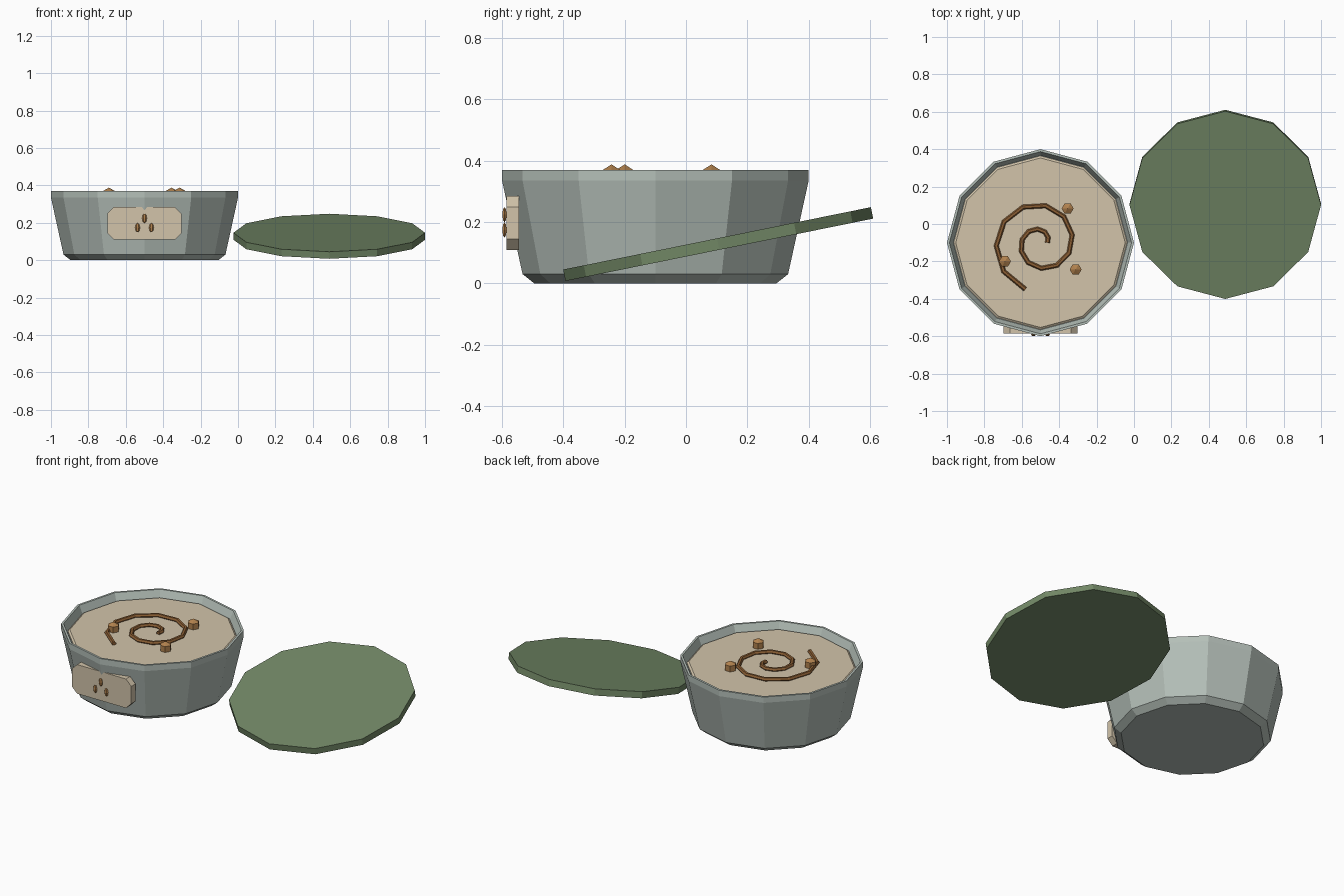
import bpy, bmesh, math
from mathutils import Matrix

if "Cube" in bpy.data.objects:
    bpy.data.objects.remove(bpy.data.objects["Cube"])


def srgb(r, g, b):
    return tuple((c / 255 / 12.92) if c < 11 else ((c / 255 + 0.055) / 1.055) ** 2.4
                 for c in (r, g, b)) + (1.0,)


def material(name, rgb):
    m = bpy.data.materials.new(name)
    m.diffuse_color = srgb(*rgb)
    m.use_nodes = True
    m.node_tree.nodes["Principled BSDF"].inputs["Base Color"].default_value = m.diffuse_color
    return m


GREY = material("grey_ceramic", (180, 191, 184))
GREEN = material("sage_green", (114, 136, 102))
CREAM = material("cream", (210, 196, 170))
TAN = material("toasted_tan", (178, 130, 78))
BROWN = material("syrup_brown", (140, 95, 52))

BX, BY = -0.5, -0.1  # bowl centre


def add_object(name, bm, mat, loc=(0, 0, 0), rot=(0, 0, 0)):
    bmesh.ops.recalc_face_normals(bm, faces=bm.faces)
    me = bpy.data.meshes.new(name)
    bm.to_mesh(me)
    bm.free()
    me.materials.append(mat)
    ob = bpy.data.objects.new(name, me)
    ob.location, ob.rotation_euler = loc, rot
    bpy.context.collection.objects.link(ob)
    return ob


def lathe(name, profile, mat, loc, rot=(0, 0, 0), sides=12):
    """Stack of polygon rings from (radius, height) pairs, capped at both ends."""
    bm = bmesh.new()
    rings = [[bm.verts.new((r * math.cos(math.tau * i / sides),
                            r * math.sin(math.tau * i / sides), z))
              for i in range(sides)] for r, z in profile]
    for a, b in zip(rings, rings[1:]):
        for i in range(sides):
            j = (i + 1) % sides
            bm.faces.new((a[i], a[j], b[j], b[i]))
    bm.faces.new(rings[0][::-1])
    bm.faces.new(rings[-1])
    return add_object(name, bm, mat, loc, rot)


def ball(name, mat, loc, size, segments=6, rings=3):
    bm = bmesh.new()
    bmesh.ops.create_uvsphere(bm, u_segments=segments, v_segments=rings, radius=1)
    bm.transform(Matrix.Diagonal((*size, 1)) @ Matrix.Rotation(math.pi / 2, 4, 'Z'))
    return add_object(name, bm, mat, loc)


# Bowl with chamfered foot, upright lip and sloping inner rim
lathe("bowl", [(0.395, 0), (0.433, 0.03), (0.5, 0.335), (0.5, 0.37),
               (0.487, 0.37), (0.466, 0.322)], GREY, (BX, BY, 0))

# Creamy filling
lathe("filling", [(0.464, 0.31), (0.464, 0.327), (0.453, 0.335)], CREAM, (BX, BY, 0))

# Tilted lid resting beside the bowl
lathe("lid", [(0.512, -0.019), (0.512, 0.019)], GREEN,
      (0.488, 0.105, 0.128), (0.2, 0, 0))

# Syrup swirl on the filling
curve = bpy.data.curves.new("swirl", 'CURVE')
curve.dimensions = '3D'
curve.bevel_depth = 0.013
curve.bevel_resolution = 1
curve.use_fill_caps = True
N = 18
spline = curve.splines.new('POLY')
spline.points.add(N)
for i, p in enumerate(spline.points):
    a, r = math.radians(34 * i), 0.037 + 0.225 * i / N
    p.co = (r * math.cos(a), r * math.sin(a), 0, 1)
spline.use_smooth = False
curve.materials.append(BROWN)
swirl = bpy.data.objects.new("swirl", curve)
swirl.location = (BX, BY, 0.341)
bpy.context.collection.objects.link(swirl)

# Crunchy pieces on top
for i, (x, y) in enumerate([(-0.355, 0.083), (-0.69, -0.2), (-0.312, -0.243)]):
    ball(f"topping_{i + 1}", TAN, (x, y, 0.352), (0.037, 0.037, 0.036))

# Label plate with clipped corners on the front
bm = bmesh.new()
w, h, c = 0.198, 0.0875, 0.035
outline = [(w, c - h), (w, h - c), (w - c, h), (c - w, h),
           (-w, h - c), (-w, c - h), (c - w, -h), (w - c, -h)]
front = bm.faces.new([bm.verts.new((x, 0, z)) for x, z in outline])
ext = bmesh.ops.extrude_face_region(bm, geom=[front])
bmesh.ops.translate(bm, vec=(0, 0.04, 0),
                    verts=[v for v in ext["geom"] if isinstance(v, bmesh.types.BMVert)])
add_object("label_plate", bm, CREAM, (BX, -0.585, 0.197))

# Three small grains on the label
for i, (dx, z) in enumerate([(0, 0.224), (-0.037, 0.174), (0.037, 0.174)]):
    ball(f"label_grain_{i + 1}", TAN, (BX + dx, -0.592, z), (0.013, 0.008, 0.025), 6, 4)
